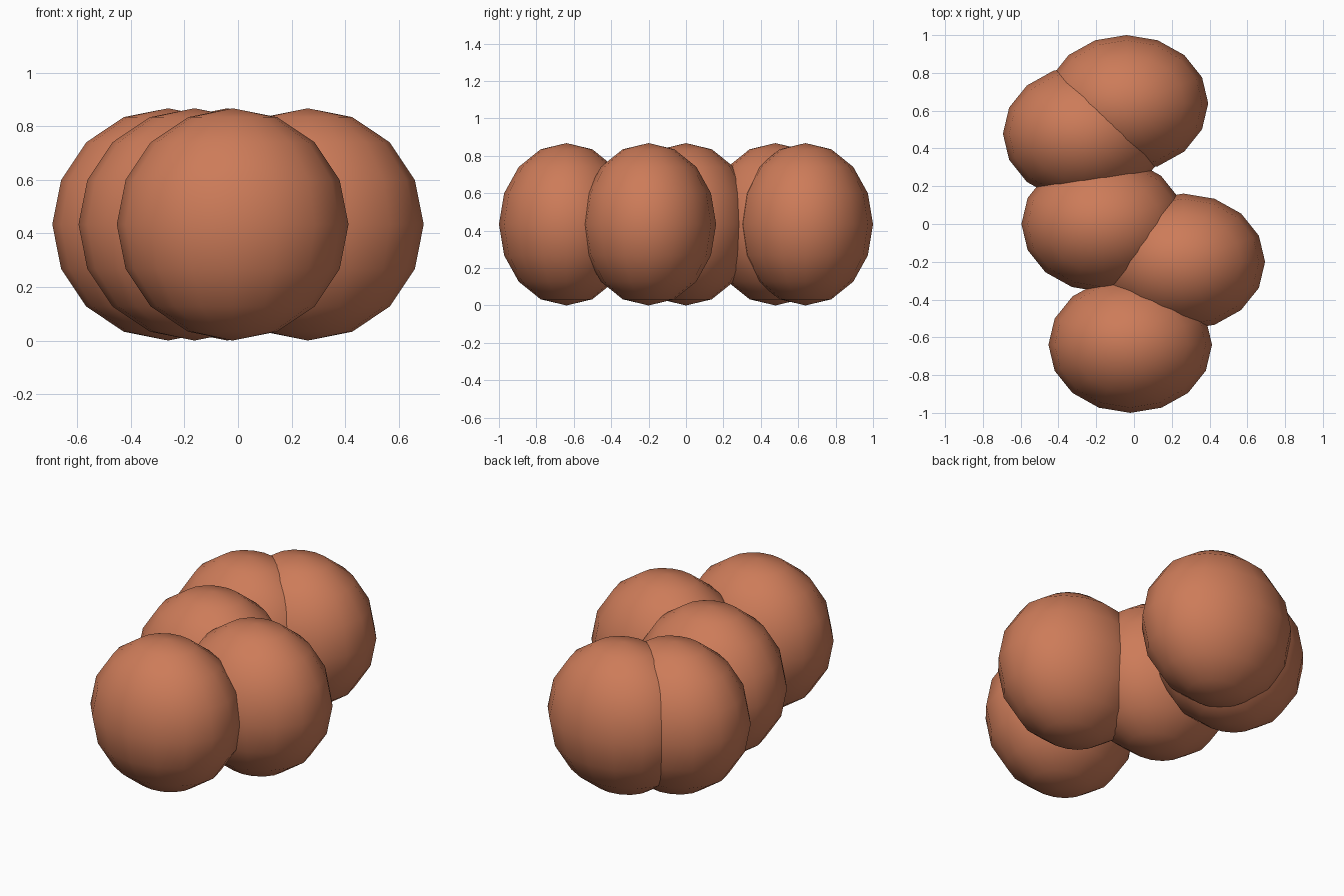
import bpy

cube = bpy.data.objects.get("Cube")
if cube:
    bpy.data.objects.remove(cube, do_unlink=True)

# Warm clay colour shared by every lobe
clay = bpy.data.materials.new("terracotta")
clay.use_nodes = True
colour = (0.61, 0.20, 0.10, 1)
clay.diffuse_color = colour
clay.node_tree.nodes["Principled BSDF"].inputs["Base Color"].default_value = colour

# Half sizes of one lobe: round from the front, flattened front to back
HALF = (0.433, 0.361, 0.434)


def lobe(name, x, y):
    """One smooth low-poly ellipsoid resting on the ground."""
    bpy.ops.mesh.primitive_uv_sphere_add(segments=16, ring_count=8, radius=1,
                                         location=(x, y, HALF[2]))
    ob = bpy.context.object
    ob.name = name
    ob.scale = HALF
    bpy.ops.object.transform_apply(location=False, rotation=False, scale=True)
    bpy.ops.object.shade_smooth()
    ob.data.materials.append(clay)


# Staggered row of overlapping lobes, front to back
lobe("front_lobe", -0.02, -0.639)
lobe("left_lobe", 0.261, -0.20)
lobe("middle_lobe", -0.163, 0.0)
lobe("right_lobe", -0.261, 0.478)
lobe("back_lobe", -0.04, 0.639)
